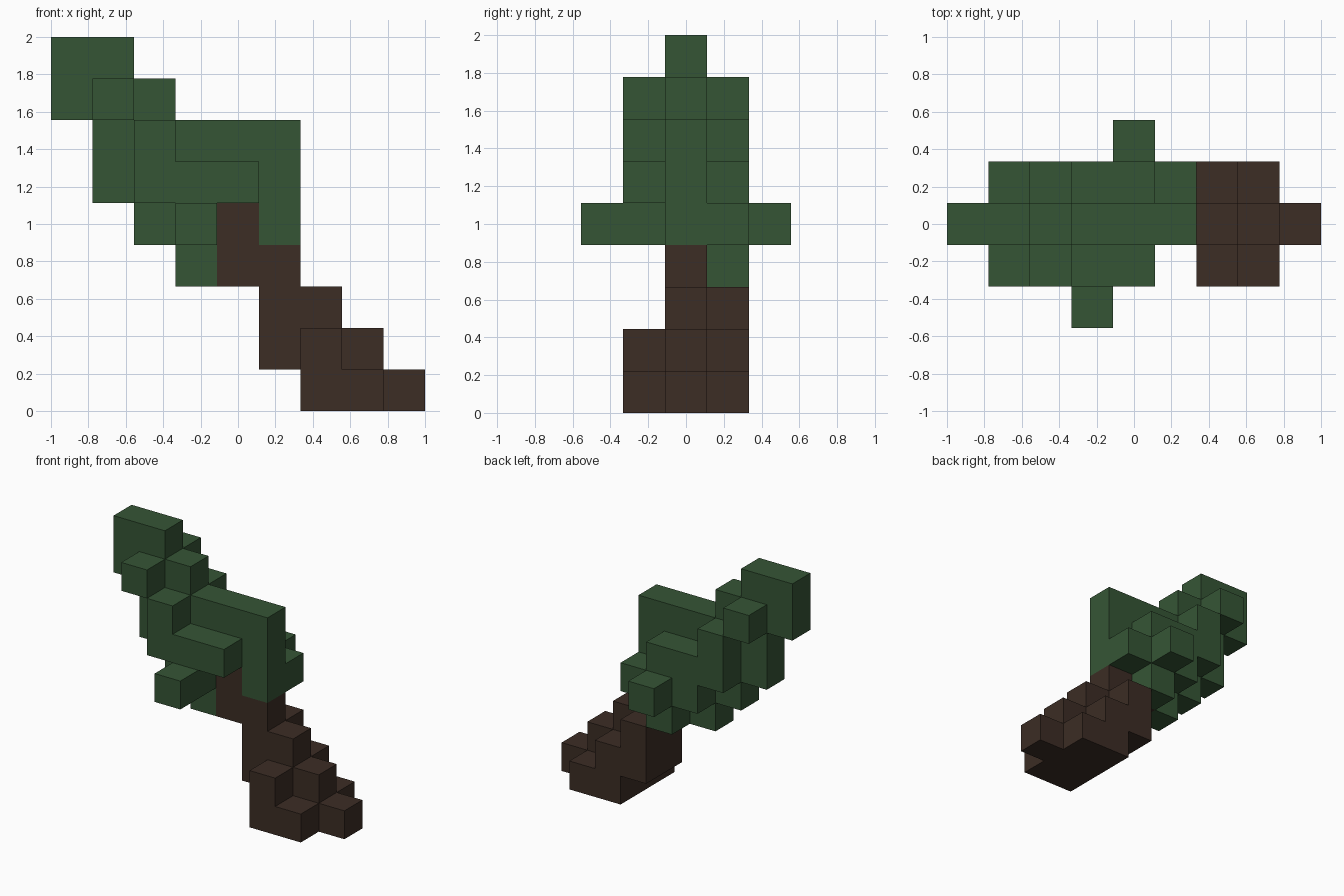
import bpy
import bmesh
from mathutils import Vector

old_cube = bpy.data.objects.get("Cube")
if old_cube:
    bpy.data.objects.remove(old_cube, do_unlink=True)

GRID = 9
UNIT = 2 / GRID


def make_material(name, color):
    mat = bpy.data.materials.new(name)
    mat.use_nodes = True
    mat.diffuse_color = (*color, 1)
    shader = mat.node_tree.nodes["Principled BSDF"]
    shader.inputs["Base Color"].default_value = (*color, 1)
    shader.inputs["Roughness"].default_value = 0.9
    return mat


def fill(rows, depths):
    """Cells from (height, first column, last column) rows at the given depths."""
    return {(column, depth, height)
            for height, first, last in rows
            for column in range(first, last + 1)
            for depth in depths}


def build_blocks(name, cells, occupied, material):
    """Skin the outside of a group of cubes, with flat areas merged."""
    bm = bmesh.new()
    for cell in cells:
        centre = Vector(cell)
        for axis in range(3):
            for sign in (-1, 1):
                normal = Vector((0, 0, 0))
                normal[axis] = sign
                neighbour = tuple(int(c) for c in centre + normal)
                if neighbour in occupied:
                    continue
                side = Vector((0, 0, 0))
                side[(axis + 1) % 3] = 1
                up = normal.cross(side)
                corners = ((-1, -1), (1, -1), (1, 1), (-1, 1))
                verts = []
                for a, b in corners:
                    p = centre + (normal + side * a + up * b) / 2
                    p += Vector(((1 - GRID) / 2, 0, 1 / 2))
                    verts.append(bm.verts.new(p * UNIT))
                bm.faces.new(verts)
    bmesh.ops.remove_doubles(bm, verts=bm.verts[:], dist=UNIT / 100)
    bmesh.ops.dissolve_limit(bm, angle_limit=0.01,
                             verts=bm.verts[:], edges=bm.edges[:])
    mesh = bpy.data.meshes.new(name)
    bm.to_mesh(mesh)
    bm.free()
    mesh.materials.append(material)
    obj = bpy.data.objects.new(name, mesh)
    bpy.context.collection.objects.link(obj)
    return obj


CORE, SIDES, BACK = (0,), (-1, 1), (1,)

# Green head: central slab, matching side layers, back growth and two studs
head = fill([(8, 0, 1), (7, 0, 2), (6, 1, 5), (5, 1, 5),
             (4, 2, 3), (4, 5, 5), (3, 3, 3)], CORE)
head |= fill([(7, 1, 1), (6, 2, 2), (5, 2, 4), (4, 3, 3)], SIDES)
head |= fill([(4, 4, 5), (3, 4, 4)], BACK)
head |= {(3, -2, 4), (4, 2, 4)}

# Brown handle: stepped centre, matching foot layers and back brace
handle = fill([(4, 4, 4), (3, 4, 5), (2, 5, 6), (1, 5, 7), (0, 6, 8)], CORE)
handle |= fill([(1, 6, 6), (0, 6, 7)], SIDES)
handle |= fill([(2, 5, 5), (1, 5, 5)], BACK)

green = make_material("dark green", (0.036, 0.091, 0.036))
brown = make_material("dark brown", (0.045, 0.026, 0.018))
everything = head | handle
build_blocks("head", head, everything, green)
build_blocks("handle", handle, everything, brown)
